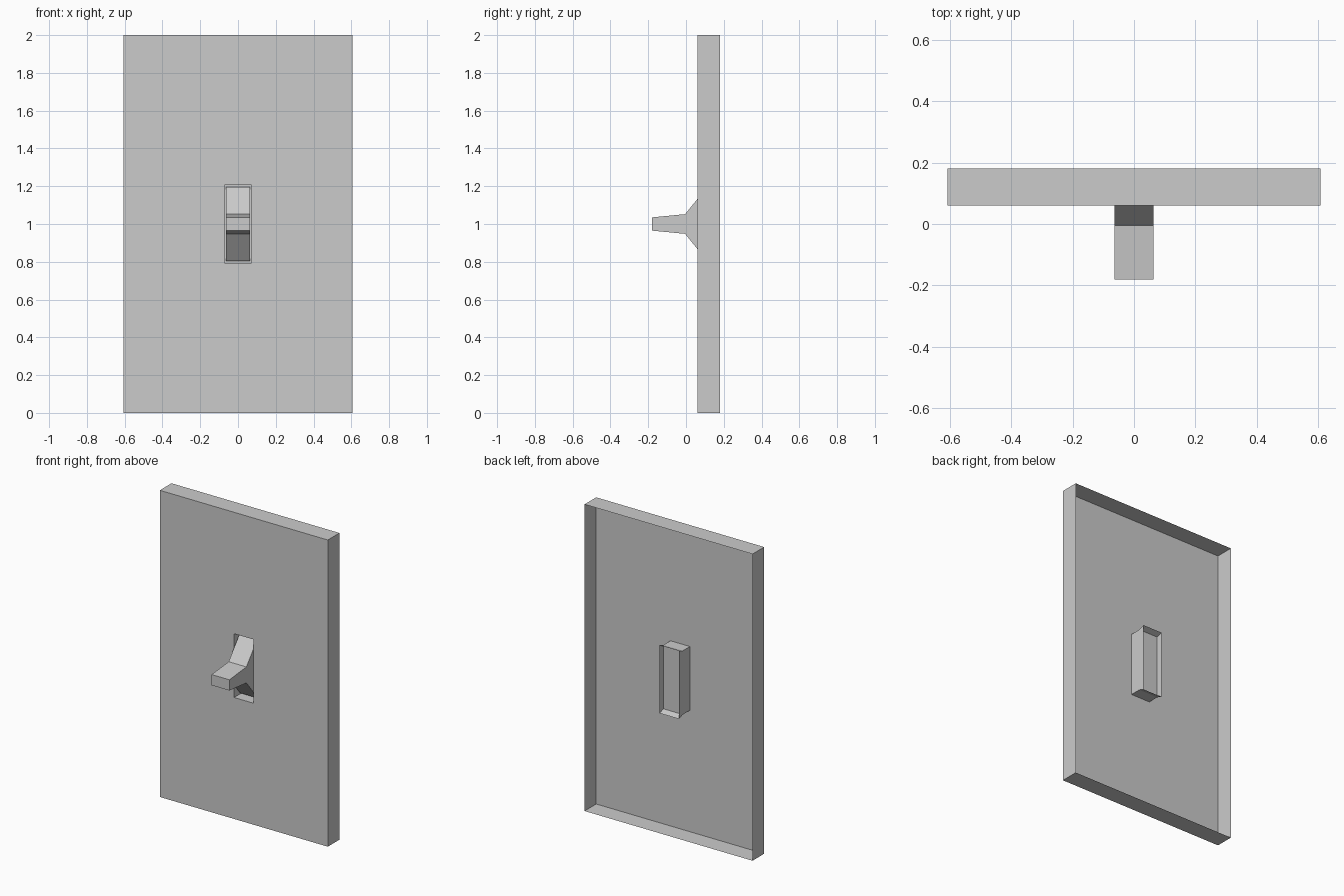
import bpy

cube = bpy.data.objects.get("Cube")
if cube:
    bpy.data.objects.remove(cube, do_unlink=True)

# Single plain grey
grey = bpy.data.materials.new("plain_grey")
grey.use_nodes = True
COLOUR = (0.6, 0.6, 0.6, 1)
grey.diffuse_color = COLOUR
grey.node_tree.nodes["Principled BSDF"].inputs["Base Color"].default_value = COLOUR

MID = 1.0  # height of the plate centre


def add_mesh(name, verts, faces):
    mesh = bpy.data.meshes.new(name)
    mesh.from_pydata(verts, [], faces)
    mesh.materials.append(grey)
    obj = bpy.data.objects.new(name, mesh)
    bpy.context.collection.objects.link(obj)
    return obj


def rectangle(half_x, half_z, y):
    return [(sx * half_x, y, MID + sz * half_z)
            for sx, sz in ((-1, -1), (1, -1), (1, 1), (-1, 1))]


def sleeve(name, rings, cap_first=False, cap_last=False):
    """Join rectangles (half width, half height, depth) one after another."""
    verts = [v for ring in rings for v in rectangle(*ring)]
    faces = []
    for r in range(len(rings) - 1):
        a, b = 4 * r, 4 * r + 4
        for i in range(4):
            j = (i + 1) % 4
            faces.append((a + i, a + j, b + j, b + i))
    if cap_first:
        faces.append((3, 2, 1, 0))
    if cap_last:
        n = len(verts) - 4
        faces.append((n, n + 1, n + 2, n + 3))
    return add_mesh(name, verts, faces)


# Thin open-backed cover with a slot sleeve
sleeve("wall_plate", [
    (0.606, 1.0, 0.18),
    (0.606, 1.0, 0.06),
    (0.07, 0.208, 0.06),
    (0.07, 0.208, 0.133),
])

# Slightly flared lip behind the slot
sleeve("slot_lip", [(0.07, 0.208, 0.133), (0.07, 0.222, 0.172)])

# Panel closing the slot behind the lever
add_mesh("slot_back", rectangle(0.07, 0.208, 0.133), [(0, 1, 2, 3)])

# Lever: flared foot narrowing to a tapered handle
sleeve("toggle_lever", [
    (0.064, 0.197, 0.131),
    (0.064, 0.197, 0.113),
    (0.064, 0.052, -0.005),
    (0.064, 0.035, -0.18),
], cap_first=True, cap_last=True)
